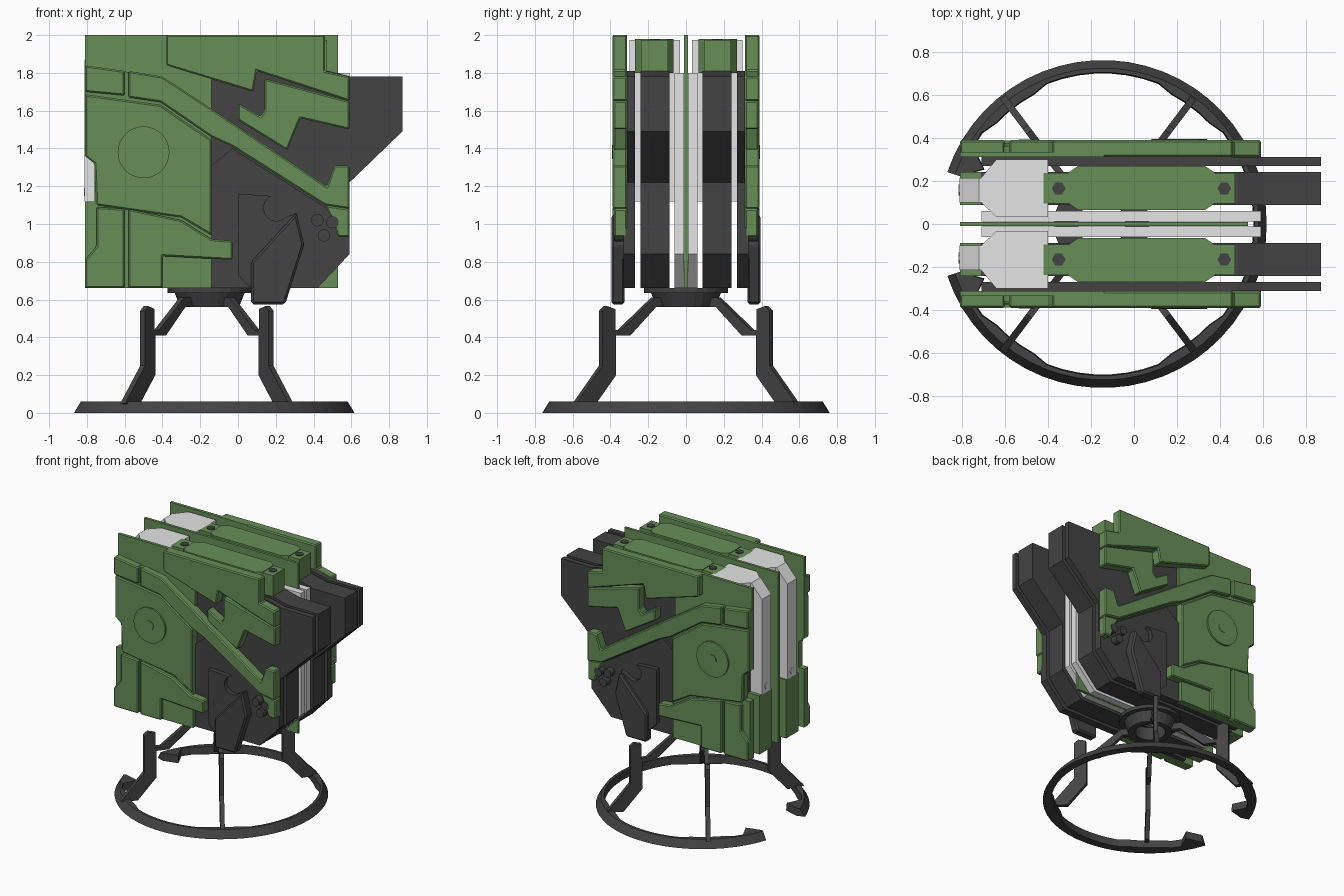
import bpy, bmesh, math
from mathutils import Vector


def material(name, rgb):
    m = bpy.data.materials.new(name)
    m.diffuse_color = (*rgb, 1)
    return m


GREEN = material("olive green", (0.135, 0.275, 0.096))
DARK = material("charcoal", (0.056, 0.056, 0.056))
LIGHT = material("light grey", (0.78, 0.78, 0.78))


def finish(name, bm, mat, mirror="y", bevel=0.0, loc=(0, 0, 0)):
    bmesh.ops.recalc_face_normals(bm, faces=bm.faces)
    me = bpy.data.meshes.new(name)
    bm.to_mesh(me)
    bm.free()
    me.materials.append(mat)
    ob = bpy.data.objects.new(name, me)
    ob.location = loc
    bpy.context.collection.objects.link(ob)
    if bevel:
        b = ob.modifiers.new("bevel", "BEVEL")
        b.width, b.segments, b.limit_method = bevel, 1, "ANGLE"
    if mirror:
        m = ob.modifiers.new("mirror", "MIRROR")
        m.use_axis = ("x" in mirror, "y" in mirror, False)
        m.use_mirror_merge = False
    return ob


def prism_bm(pts, lo, hi, plane="xz"):
    """Extrude a 2D outline: 'xz' along y, 'xy' along z, 'yz' along x."""
    put = {"xz": lambda a, b, t: (a, t, b), "xy": lambda a, b, t: (a, b, t),
           "yz": lambda a, b, t: (t, a, b)}[plane]
    bm = bmesh.new()
    rows = [[bm.verts.new(put(a, b, t)) for a, b in pts] for t in (lo, hi)]
    bm.faces.new(rows[0])
    bm.faces.new(rows[1])
    n = len(pts)
    for i in range(n):
        j = (i + 1) % n
        bm.faces.new((rows[0][i], rows[0][j], rows[1][j], rows[1][i]))
    return bm


def prism(name, pts, lo, hi, mat, plane="xz", **kw):
    return finish(name, prism_bm(pts, lo, hi, plane), mat, **kw)


def disc(name, a, b, r, lo, hi, mat, plane="xz", n=24):
    pts = [(a + r * math.cos(2 * math.pi * i / n), b + r * math.sin(2 * math.pi * i / n)) for i in range(n)]
    return prism(name, pts, lo, hi, mat, plane)


def sweep(name, section, angles, loc, mat, closed=False):
    """Turn an (r, z) section, which may depend on the angle, about z."""
    bm = bmesh.new()
    rows = [[bm.verts.new((r * math.cos(a), r * math.sin(a), z)) for r, z in section(a)] for a in angles]
    k = len(rows[0])
    for i in range(len(rows) - (0 if closed else 1)):
        p, q = rows[i], rows[(i + 1) % len(rows)]
        for j in range(k):
            bm.faces.new((p[j], p[(j + 1) % k], q[(j + 1) % k], q[j]))
    if not closed:
        bm.faces.new(rows[0])
        bm.faces.new(rows[-1])
    return finish(name, bm, mat, mirror="", loc=loc)


# ---- Stand: open base ring, hub and four bent legs
def base_section(a):
    d = abs(math.degrees(a))
    inner = 0.705
    if 42 < d < 66 or 114 < d < 138:
        inner = 0.685
    if 152 < d < 158:
        inner = 0.61
    return [(0.762, 0), (0.725, 0.06), (inner, 0.06), (inner - 0.005, 0)]


END = 161.5
sweep("base_ring", base_section,
      [math.radians(-END + 2 * END * i / 52) for i in range(53)], (-0.145, 0, 0), DARK)
CIRCLE = [2 * math.pi * i / 24 for i in range(24)]
sweep("hub", lambda a: [(0.11, 0.56), (0.155, 0.56), (0.185, 0.635), (0.222, 0.635), (0.222, 0.66), (0.11, 0.66)],
      CIRCLE, (-0.15, 0, 0), DARK, closed=True)

leg_bm = prism_bm([(0.74, 0.05), (0.565, 0.25), (0.565, 0.54), (0.535, 0.565), (0.48, 0.55), (0.48, 0.44),
                   (0.44, 0.44), (0.22, 0.61), (0.13, 0.61), (0.13, 0.56), (0.21, 0.56), (0.38, 0.41),
                   (0.475, 0.41), (0.475, 0.20), (0.615, 0.04)], -0.016, 0.016)
ang = math.radians(53)
for v in leg_bm.verts:
    x, y = v.co.x, v.co.y
    v.co.x = x * math.cos(ang) - y * math.sin(ang)
    v.co.y = x * math.sin(ang) + y * math.cos(ang)
finish("legs", leg_bm, DARK, mirror="xy", loc=(-0.165, 0, 0))

# ---- Centre fin and light spacer plates
prism("centre_plate", [(-0.81, 0.66), (0.53, 0.66), (0.53, 2.0), (-0.81, 2.0)], -0.01, 0.01, GREEN, mirror="")
prism("spacer_plates", [(-0.71, 0.66), (0.42, 0.66), (0.59, 0.84), (0.59, 1.80), (-0.71, 1.80)],
      0.0105, 0.061, LIGHT)

# ---- Dark launcher cores and side plates share one profile
CORE = [(-0.71, 0.66), (0.42, 0.66), (0.59, 0.84), (0.59, 1.22), (0.87, 1.49),
        (0.87, 1.78), (0.60, 1.78), (0.48, 1.81), (-0.71, 1.81)]
prism("launcher_cores", CORE, 0.088, 0.242, DARK)
prism("side_plates", CORE, 0.27, 0.312, DARK)

# ---- Green shells over the cores, wider rear blocks, lids and bolts
prism("core_shells", [(-0.42, 1.80), (0.47, 1.80), (0.47, 1.975), (-0.42, 1.975)], 0.095, 0.238, GREEN)
prism("rear_blocks", [(-0.81, 0.66), (-0.70, 0.66), (-0.70, 1.12), (-0.81, 1.12)], 0.088, 0.242, GREEN)
prism("core_lids", [(-0.31, 0.10), (-0.26, 0.065), (0.33, 0.065), (0.38, 0.10), (0.38, 0.235),
                    (0.33, 0.27), (-0.26, 0.27), (-0.31, 0.235)], 1.80, 1.98, GREEN, plane="xy")
for x in (-0.35, 0.42):
    disc("lid_bolts", x, 0.165, 0.032, 1.97, 1.98, DARK, "xy", 6)

# ---- Light rear caps that run over the top and down the back
cap = prism_bm([(-0.812, 0.10), (-0.71, 0.10), (-0.64, 0.032), (-0.40, 0.032), (-0.40, 0.30),
                (-0.64, 0.30), (-0.71, 0.215), (-0.812, 0.215)], 1.12, 1.975, "xy")
bmesh.ops.bisect_plane(cap, geom=cap.verts[:] + cap.edges[:] + cap.faces[:],
                       plane_co=Vector((-0.812, 0, 1.87)), plane_no=Vector((-0.75, 0, 0.66)),
                       clear_outer=True)
bmesh.ops.holes_fill(cap, edges=[e for e in cap.edges if e.is_boundary])
finish("rear_caps", cap, LIGHT)
disc("rear_cap_bolts", 0.158, 1.17, 0.025, -0.816, -0.80, LIGHT, "yz", 6)

# ---- Outer armour: thin full-height backing, thicker lower layer and raised plates
NOTCH = [(-0.81, 1.36), (-0.76, 1.32), (-0.76, 1.12), (-0.81, 1.12)]
prism("backing_panels", [(-0.81, 0.66), (-0.14, 0.66), (-0.14, 2.0), (-0.81, 2.0)] + NOTCH, 0.312, 0.335, GREEN)
prism("lower_backing", [(-0.81, 0.66), (-0.14, 0.66), (-0.14, 1.61), (-0.40, 1.78), (-0.81, 1.835)] + NOTCH,
      0.33, 0.36, GREEN)
ARMOUR = {
    "upper_plate": (0.39, [(-0.38, 2.0), (0.46, 2.0), (0.46, 1.81), (0.59, 1.78), (0.59, 1.65),
                           (0.10, 1.81), (0.08, 1.70), (-0.38, 1.84)]),
    "diagonal_band": (0.39, [(-0.58, 1.81), (-0.40, 1.78), (-0.14, 1.61), (0.47, 1.20), (0.51, 1.31),
                             (0.59, 1.31), (0.59, 1.08), (0.46, 1.10), (-0.03, 1.41), (-0.14, 1.46),
                             (-0.41, 1.645), (-0.58, 1.67)]),
    "band_rear": (0.39, [(-0.81, 1.84), (-0.60, 1.81), (-0.60, 1.68), (-0.81, 1.70)]),
    "zigzag_plate": (0.385, [(0.0, 1.64), (0.12, 1.57), (0.14, 1.60), (0.14, 1.77), (0.59, 1.65),
                             (0.59, 1.50), (0.33, 1.56), (0.26, 1.39), (0.0, 1.55)]),
    "middle_plate": (0.375, [(-0.81, 1.685), (-0.41, 1.63), (-0.14, 1.445), (-0.14, 0.94), (-0.30, 1.035),
                             (-0.75, 1.10), (-0.76, 1.32), (-0.81, 1.36)]),
    "lower_rear_plate": (0.39, [(-0.75, 1.09), (-0.60, 1.08), (-0.60, 0.66), (-0.81, 0.66),
                                (-0.81, 0.81), (-0.75, 0.88)]),
    "lower_plate": (0.39, [(-0.58, 1.08), (-0.30, 1.02), (-0.14, 0.92), (-0.03, 0.91), (-0.03, 0.81),
                           (-0.40, 0.83), (-0.40, 0.66), (-0.58, 0.66)]),
    "band_tip": (0.38, [(0.46, 1.10), (0.59, 1.08), (0.59, 0.93), (0.53, 0.93), (0.50, 1.02)]),
}
for name, (outer, pts) in ARMOUR.items():
    prism(name, pts, 0.312, outer, GREEN, bevel=0.008)
disc("round_boss", -0.50, 1.38, 0.137, 0.36, 0.388, GREEN, n=32)
disc("boss_centre", -0.50, 1.38, 0.037, 0.36, 0.392, GREEN, n=20)

# ---- Dark pivot plate, hook plate, hanging blade and studs
prism("pivot_plate", [(-0.03, 1.40), (0.46, 1.09), (0.59, 0.98), (0.59, 0.84), (0.42, 0.66),
                      (-0.14, 0.66), (-0.14, 1.31)], 0.30, 0.33, DARK)
# the hook is a round bite taken out of the plate's corner
BITE = [(0.205 + 0.07 * math.cos(math.radians(d)), 1.085 + 0.07 * math.sin(math.radians(d)))
        for d in range(115, 316, 25)]
prism("hook_plate", [(0, 0.73), (0, 1.16)] + BITE + [(0.31, 1.06), (0.35, 0.89), (0.27, 0.66), (0.07, 0.66)],
      0.325, 0.365, DARK)
prism("hanging_blade", [(0.07, 0.80), (0.31, 1.06), (0.35, 0.89), (0.25, 0.575), (0.07, 0.575)],
      0.325, 0.395, DARK, bevel=0.012)
for x, z in ((0.42, 1.02), (0.50, 1.01), (0.455, 0.94)):
    disc("studs", x, z, 0.033, 0.325, 0.382, DARK, n=16)
